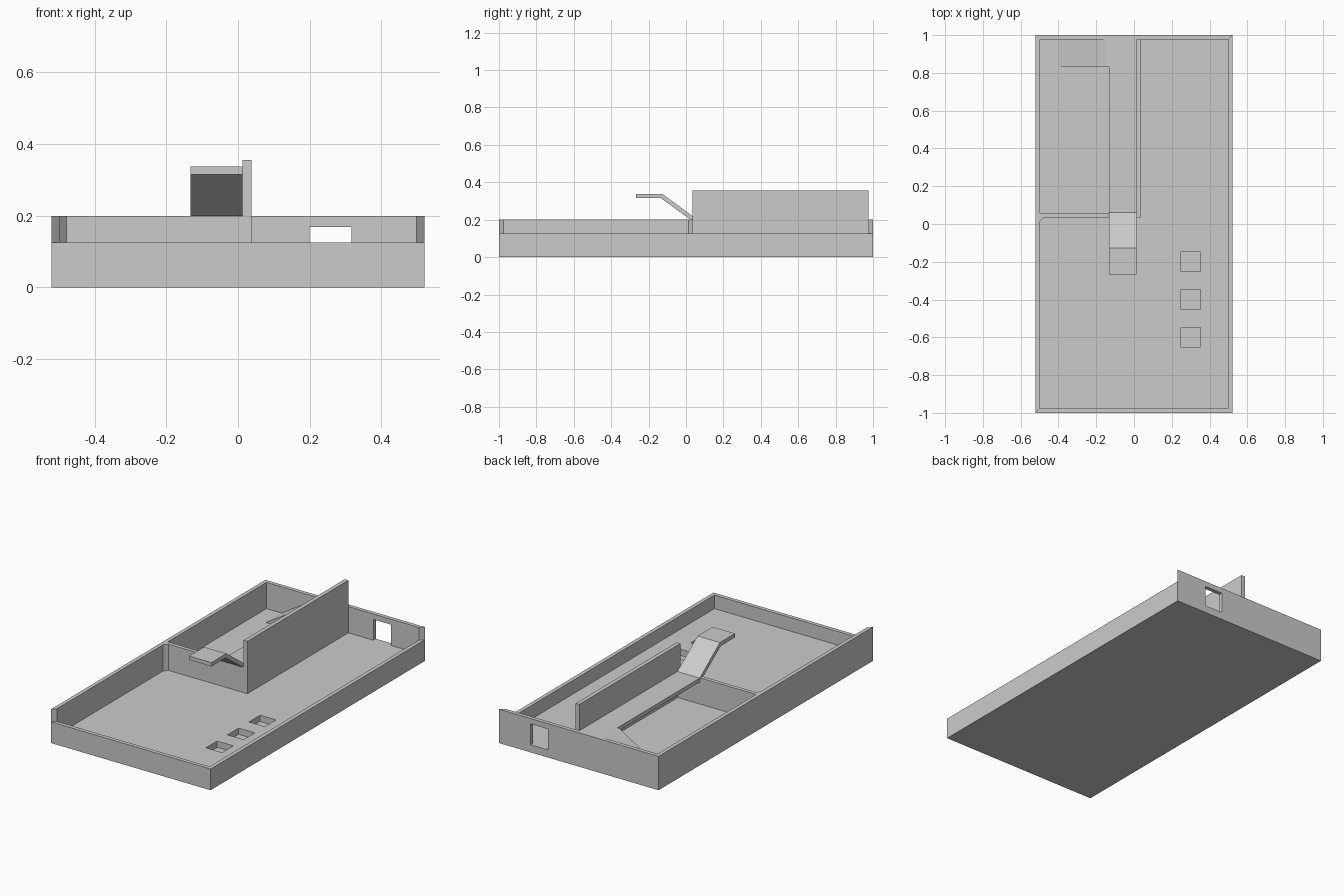
import bpy, bmesh
from mathutils import Vector

if "Cube" in bpy.data.objects:
    bpy.data.objects.remove(bpy.data.objects["Cube"])

W, L, T = 0.521, 1.0, 0.023          # half width, half length, wall thickness
FLOOR, RIM, TOP = 0.045, 0.125, 0.2  # floor, low rim and high wall heights


def prism(name, points, depth):
    """Extrude a flat polygon of 3D points along a vector."""
    bm = bmesh.new()
    face = bm.faces.new([bm.verts.new(p) for p in points])
    ext = bmesh.ops.extrude_face_region(bm, geom=[face], use_keep_orig=True)
    moved = [v for v in ext["geom"] if isinstance(v, bmesh.types.BMVert)]
    bmesh.ops.translate(bm, verts=moved, vec=Vector(depth))
    bmesh.ops.recalc_face_normals(bm, faces=bm.faces)
    mesh = bpy.data.meshes.new(name)
    bm.to_mesh(mesh)
    bm.free()
    obj = bpy.data.objects.new(name, mesh)
    bpy.context.collection.objects.link(obj)
    return obj


def plan(name, xy, z0, z1):
    return prism(name, [(x, y, z0) for x, y in xy], (0, 0, z1 - z0))


def box(name, x0, x1, y0, y1, z0, z1):
    return plan(name, [(x0, y0), (x1, y0), (x1, y1), (x0, y1)], z0, z1)


def cut(obj, cutter):
    mod = obj.modifiers.new(cutter.name, "BOOLEAN")
    mod.operation = "DIFFERENCE"
    mod.solver = "EXACT"
    mod.object = cutter
    cutter.hide_render = True
    cutter.hide_set(True)


# Tray with a sunken floor
tray = box("tray", -W, W, -L, L, 0, RIM)
cut(tray, box("cavity_cutter", -W + T, W - T, -L + T, L - T, FLOOR, 0.4))

# Raised left and back walls with mitred ends
walls = plan("raised_walls", [(-W, -L), (-W + T, -L + T), (-W + T, L - T),
                              (W - T, L - T), (W, L), (-W, L)], RIM, TOP)

# Window through the back wall, down to the floor
window = box("window_cutter", 0.2, 0.317, 0.95, 1.05, FLOOR, 0.168)
cut(tray, window)
cut(walls, window)

# Three square pits in the floor
for i, y in enumerate((-0.2, -0.4, -0.6)):
    cut(tray, box(f"pit_cutter_{i + 1}", 0.248, 0.353, y - 0.052, y + 0.052, 0.008, 0.1))

# Divider with a chamfered inside corner, and tall partition
plan("divider", [(-W + T, 0.013), (-0.478, 0.035), (0.013, 0.035),
                 (0.013, 0.058), (-W + T, 0.058)], FLOOR, TOP)
box("tall_partition", 0.013, 0.037, 0.035, L - T, FLOOR, 0.355)

# Thin raised lane, and the side ramp that climbs to it
LX0, LX1 = -0.133, 0.013
box("raised_lane", LX0, LX1, 0.058, L - T, TOP - T, TOP)
prism("side_ramp", [(-0.4, 0.83, FLOOR), (LX0 - 0.015, 0.83, TOP), (LX0, 0.83, TOP),
                    (LX0, 0.83, TOP - T), (-0.36, 0.83, FLOOR)], (0, L - T - 0.83, 0))

# Jump ramp with a flat end
prism("jump_ramp", [(LX0, 0.062, TOP), (LX0, -0.127, 0.338), (LX0, -0.267, 0.338),
                    (LX0, -0.267, 0.315), (LX0, -0.134, 0.315), (LX0, 0.024, TOP)],
      (LX1 - LX0, 0, 0))
